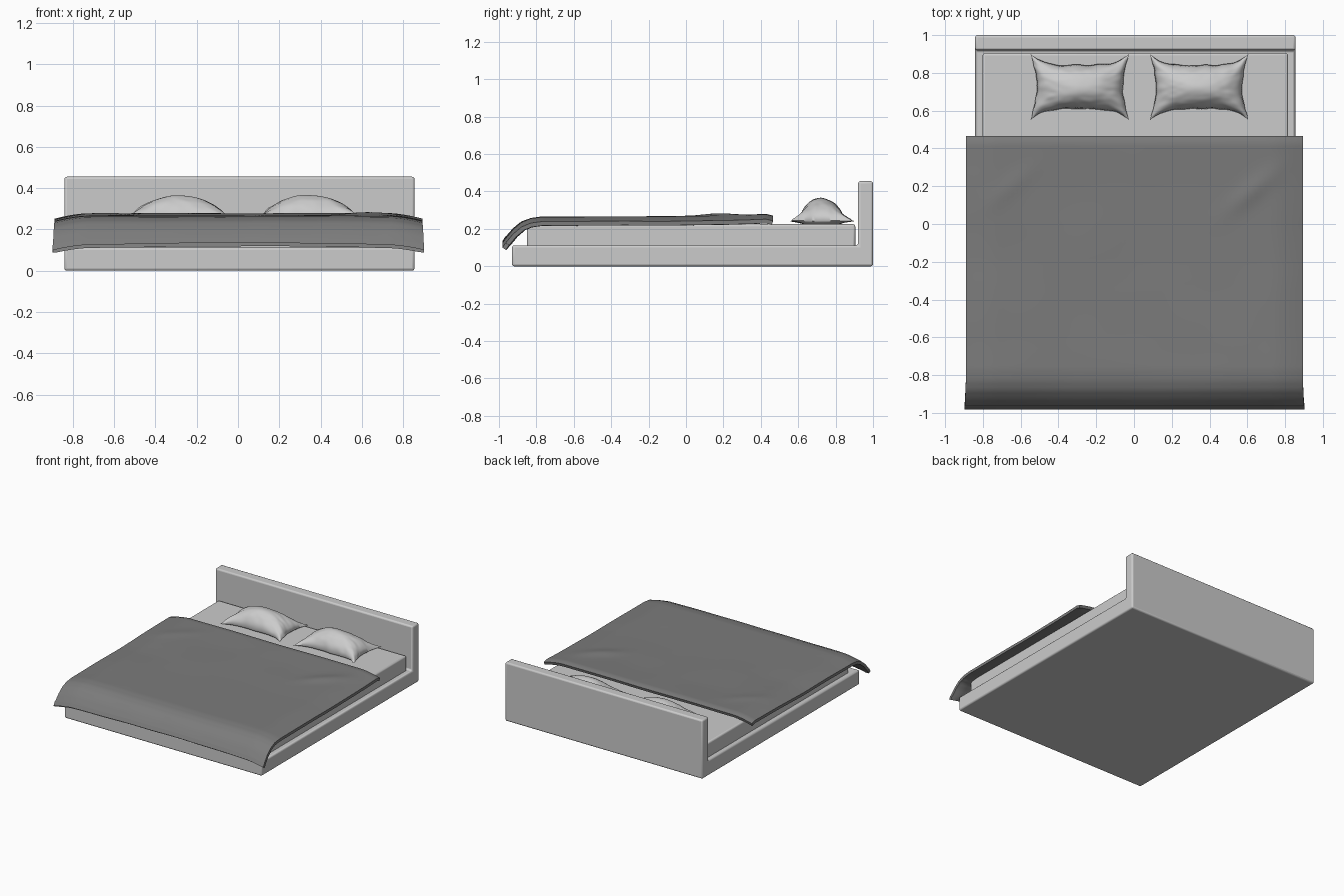
import bpy, bmesh, math
from mathutils import noise, Vector

if "Cube" in bpy.data.objects:
    bpy.data.objects.remove(bpy.data.objects["Cube"])

CX = 0.007  # bed is slightly off-centre in x


def make_object(name, bm, angle=40):
    bmesh.ops.recalc_face_normals(bm, faces=bm.faces)
    me = bpy.data.meshes.new(name)
    bm.to_mesh(me)
    bm.free()
    ob = bpy.data.objects.new(name, me)
    bpy.context.collection.objects.link(ob)
    bpy.ops.object.select_all(action='DESELECT')
    ob.select_set(True)
    bpy.context.view_layer.objects.active = ob
    bpy.ops.object.shade_smooth_by_angle(angle=math.radians(angle))
    return ob


def extrude_profile(name, pts, x0, x1, bevel):
    """Extrude a (y, z) outline along x and round its edges."""
    bm = bmesh.new()
    face = bm.faces.new([bm.verts.new((x0, y, z)) for y, z in pts])
    ext = bmesh.ops.extrude_face_region(bm, geom=[face])['geom']
    bmesh.ops.translate(bm, vec=(x1 - x0, 0, 0),
                        verts=[g for g in ext if isinstance(g, bmesh.types.BMVert)])
    ob = make_object(name, bm)
    mod = ob.modifiers.new("round", 'BEVEL')
    mod.width, mod.segments = bevel, 3
    return ob


def closed_sheet(name, nu, nv, top, bottom, angle=40):
    """Two surfaces over (u, v) in 0..1, joined along the rim."""
    bm = bmesh.new()
    layers = []
    for fn in (top, bottom):
        g = [[bm.verts.new(fn(i / nu, j / nv)) for j in range(nv + 1)] for i in range(nu + 1)]
        layers.append(g)
        for i in range(nu):
            for j in range(nv):
                bm.faces.new((g[i][j], g[i + 1][j], g[i + 1][j + 1], g[i][j + 1]))
    t, b = layers
    rim = [(i, 0) for i in range(nu)] + [(nu, j) for j in range(nv)]
    rim += [(i, nv) for i in range(nu, 0, -1)] + [(0, j) for j in range(nv, 0, -1)]
    for (i, j), (k, l) in zip(rim, rim[1:] + rim[:1]):
        bm.faces.new((t[i][j], t[k][l], b[k][l], b[i][j]))
    bmesh.ops.remove_doubles(bm, verts=bm.verts, dist=0.0002)
    return make_object(name, bm, angle)


# Frame with headboard, and mattress
extrude_profile("frame_and_headboard",
                [(-0.93, 0), (1, 0), (1, 0.455), (0.92, 0.455), (0.92, 0.112), (-0.93, 0.112)],
                CX - 0.848, CX + 0.848, 0.012)
extrude_profile("mattress", [(-0.85, 0.1), (0.905, 0.1), (0.905, 0.225), (-0.85, 0.225)],
                CX - 0.808, CX + 0.808, 0.012)

# Duvet: profile from head to foot, resampled by length
PATH = [(0.465, 0.268), (0.43, 0.278), (0.2, 0.272), (-0.2, 0.266), (-0.6, 0.265), (-0.77, 0.265),
        (-0.83, 0.257), (-0.88, 0.235), (-0.925, 0.195), (-0.965, 0.145), (-0.992, 0.105)]
PATH = [Vector((0, y, z)) for y, z in PATH]
LENS = [(b - a).length for a, b in zip(PATH, PATH[1:])]


def path_at(v):
    d = v * sum(LENS)
    for a, b, l in zip(PATH, PATH[1:], LENS):
        if d <= l:
            break
        d -= l
    t = (b - a).normalized()
    return a + t * min(d, l), Vector((0, -t.z, t.y)) * -1


def duvet(u, v, depth):
    s = 2 * u - 1
    p, n = path_at(v)
    if n.z < 0:
        n = -n
    foot = max(0, (v - 0.85) / 0.15)
    p.x = 0.002 + s * (0.892 + 0.008 * foot)
    edge = max(0, (abs(s) - 0.82) / 0.18)
    p.z -= 0.026 * edge ** 1.6 * (1 - 0.2 * foot)
    p.z += 0.014 * foot * (1 - s * s)
    p.z += 0.004 * noise.noise(Vector((p.x * 3, p.y * 3, 1)))
    # soft folds near the head
    for fx, fy, h in ((0.62, 0.17, 0.012), (-0.65, 0.2, 0.006)):
        dx, dy = p.x - fx, p.y - fy
        along, across = dx * 0.75 + dy * 0.66, dy * 0.75 - dx * 0.66
        p.z += h * math.exp(-(along / 0.16) ** 2 - (across / 0.05) ** 2)
    rim = min(1, min(u, 1 - u, v, 1 - v) / 0.03)
    return p - n * (0.022 + 0.014 * rim) * depth


cover = closed_sheet("duvet", 72, 80, lambda u, v: duvet(u, v, 0), lambda u, v: duvet(u, v, 1))
mat = bpy.data.materials.new("dark_grey_fabric")
mat.diffuse_color = (0.2, 0.2, 0.2, 1)
mat.use_nodes = True
mat.node_tree.nodes["Principled BSDF"].inputs["Base Color"].default_value = mat.diffuse_color
cover.data.materials.append(mat)


# Pillows: pinched outline, high dome above and flat belly below
def pillow_fn(cx, seed, up):
    def fn(u, v):
        s, t = 2 * u - 1, 2 * v - 1
        x = s * (0.26 - 0.032 * (1 - t ** 2) ** 1.2)
        y = t * (0.174 - 0.058 * (1 - s ** 4))
        edge = max(abs(s), abs(t))
        w = noise.noise(Vector((s * 4, t * 4, seed)))
        y += 0.008 * w * edge ** 4 * (1 - s ** 4)
        x += 0.006 * w * edge ** 4 * (1 - t ** 4)
        f = max(0, (1 - s ** 2) * (1 - t ** 2))
        seam = 0.243 + 0.006 * noise.noise(Vector((s * 2, t * 2, seed + 5)))
        if up:
            ripple = 0.012 * noise.noise(Vector((s * 5, t * 5, seed + 9))) * edge ** 2 * f ** 0.4
            z = seam + 0.122 * f ** 0.58 + ripple
        else:
            z = seam - (seam - 0.222) * min(1, 1.6 * f ** 0.5)
        return (cx + x, 0.725 + y, z)
    return fn


for side, cx, seed in (("left", -0.287, 1.3), ("right", 0.345, 4.7)):
    closed_sheet(side + "_pillow", 40, 32, pillow_fn(cx, seed, True), pillow_fn(cx, seed, False), 70)
